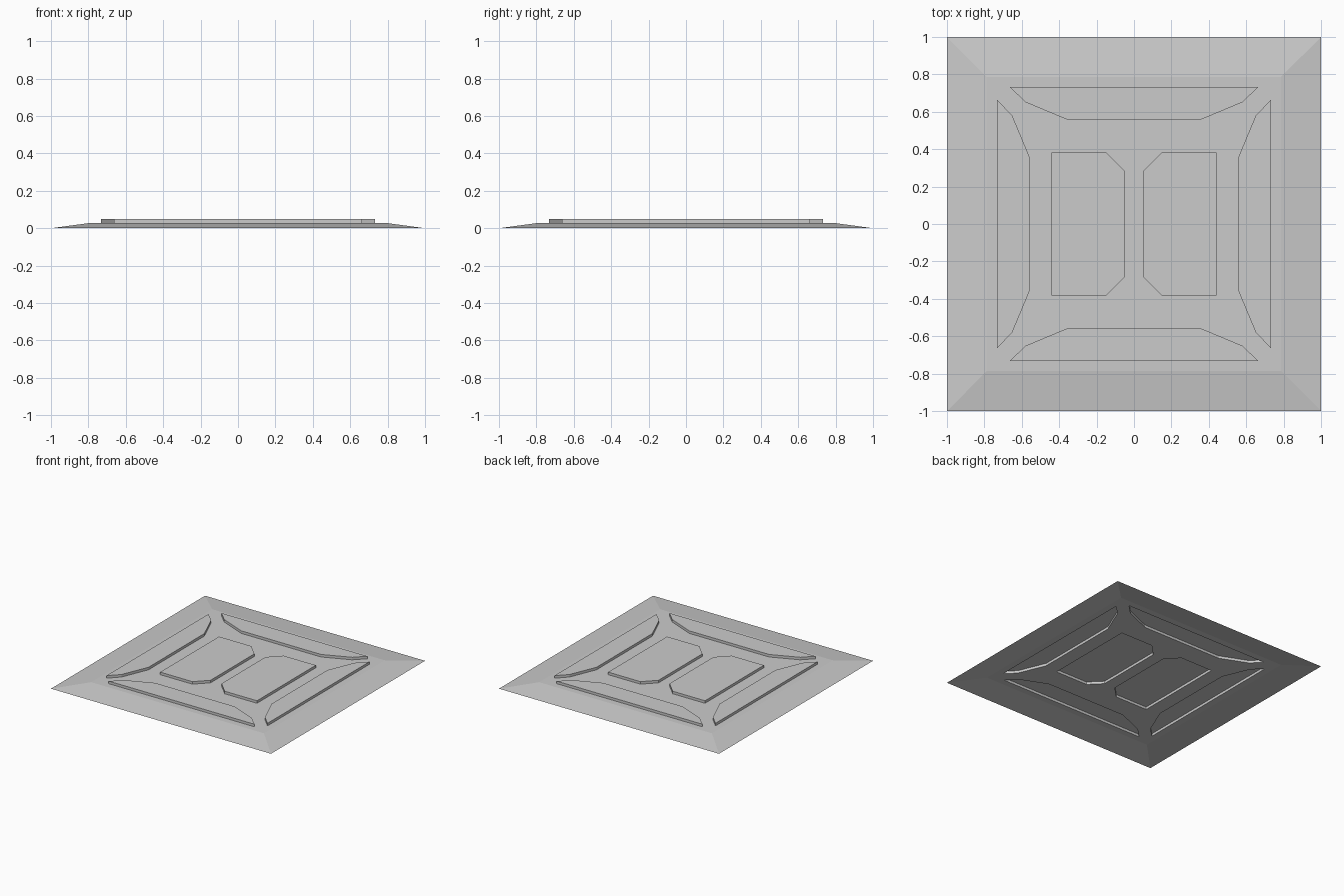
import bpy, bmesh

if "Cube" in bpy.data.objects:
    bpy.data.objects.remove(bpy.data.objects["Cube"])

FLAT_Z, TOP_Z = 0.029, 0.05
bm = bmesh.new()


def ring(points, z):
    return [bm.verts.new((x, y, z)) for x, y in points]


def bridge(lower, upper):
    """Wall of quads between two counter-clockwise loops."""
    n = len(lower)
    for i in range(n):
        j = (i + 1) % n
        bm.faces.new((lower[i], lower[j], upper[j], upper[i]))


def loop_edges(loop):
    edges = []
    for a, b in zip(loop, loop[1:] + loop[:1]):
        edges.append(bm.edges.get((a, b)) or bm.edges.new((a, b)))
    return edges


def square(r):
    return [(-r, -r), (r, -r), (r, r), (-r, r)]


def rotated(points, quarter_turns):
    for _ in range(quarter_turns):
        points = [(-y, x) for x, y in points]
    return points


# Sloping rim: open underneath
outer, inner = ring(square(1.0), 0), ring(square(0.785), FLAT_Z)
bridge(outer, inner)
flat_edges = loop_edges(inner)

# Raised panel outlines: four border strips and two central panels
strip = [(0.663, 0.732), (-0.663, 0.732), (-0.582, 0.652),
         (-0.362, 0.56), (0.362, 0.56), (0.582, 0.652)]
centre = [(0.05, -0.285), (0.147, -0.382), (0.44, -0.382),
          (0.44, 0.382), (0.147, 0.382), (0.05, 0.285)]
panels = [rotated(strip, k) for k in range(4)] + [rotated(centre, k) for k in (0, 2)]

for outline in panels:
    base, top = ring(outline, FLAT_Z), ring(outline, TOP_Z)
    bridge(base, top)
    bm.faces.new(top)
    flat_edges += loop_edges(base)

# Flat sheet with openings under the panels
fill = bmesh.ops.triangle_fill(bm, edges=flat_edges, use_beauty=True, normal=(0, 0, 1))
for f in fill["geom"]:
    if isinstance(f, bmesh.types.BMFace):
        f.normal_update()
        if f.normal.z < 0:
            f.normal_flip()

mesh = bpy.data.meshes.new("embossed_panel")
bm.to_mesh(mesh)
bm.free()
bpy.context.collection.objects.link(bpy.data.objects.new("embossed_panel", mesh))
